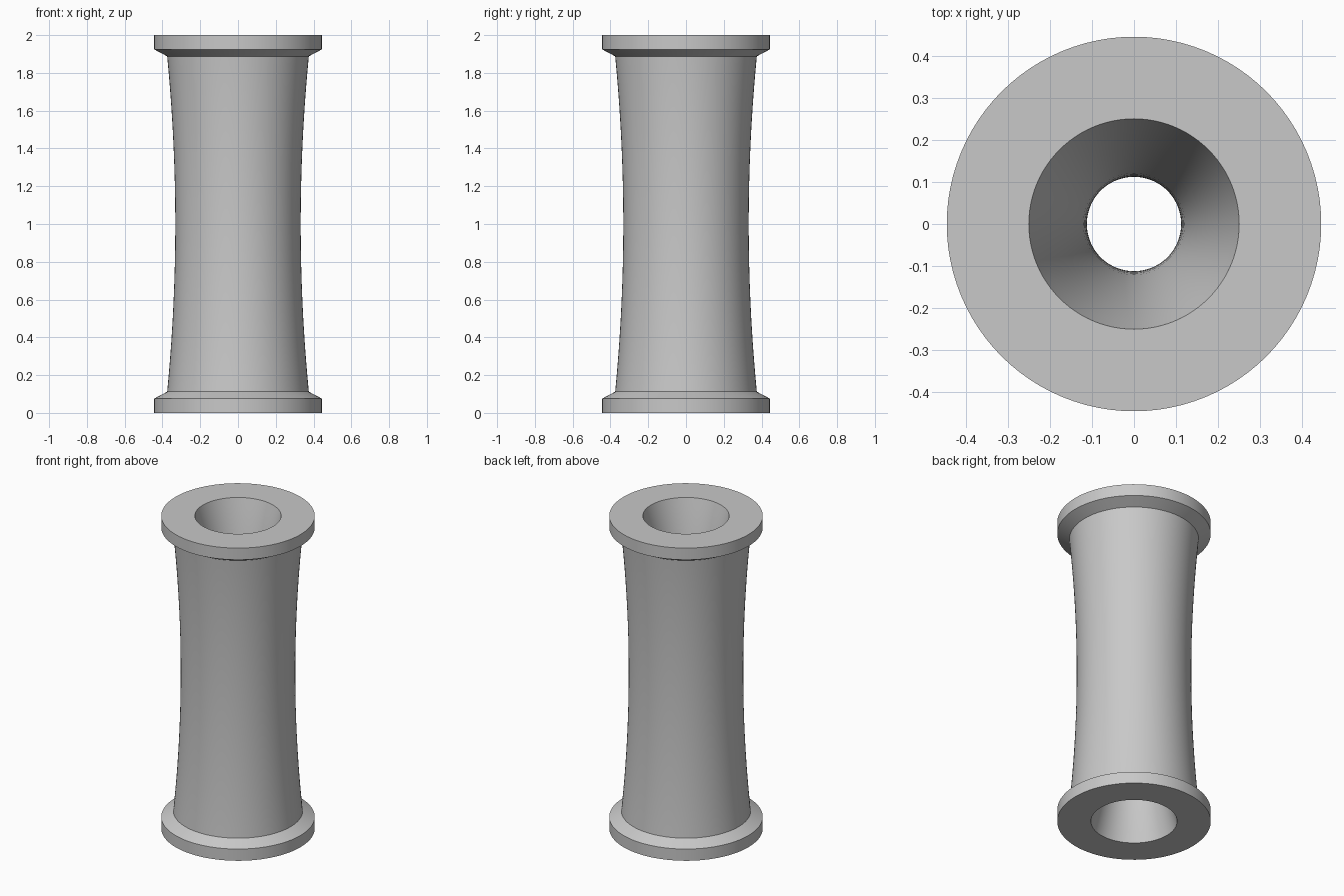
import bpy, bmesh, math

cube = bpy.data.objects.get("Cube")
if cube:
    bpy.data.objects.remove(cube, do_unlink=True)

SEGMENTS = 96
HEIGHT = 2.0


def arc(z0, z1, r_end, r_mid, steps):
    """Points (radius, z) on a circular arc, narrowest halfway up."""
    half, sag = (z1 - z0) / 2, r_end - r_mid
    big = (half ** 2 + sag ** 2) / (2 * sag)
    points = []
    for i in range(steps + 1):
        d = half * (2 * i / steps - 1)
        points.append((r_mid + big - math.sqrt(big ** 2 - d ** 2), (z0 + z1) / 2 + d))
    return points


# Plain grey finish
grey = bpy.data.materials.new("plain grey")
grey.use_nodes = True
colour = (0.58, 0.58, 0.58, 1)
grey.diffuse_color = colour
grey.node_tree.nodes["Principled BSDF"].inputs["Base Color"].default_value = colour

# Closed section: flanges, waisted barrel, waisted bore
flange = [(0.445, 0), (0.445, 0.075)]
barrel = arc(0.112, HEIGHT - 0.112, 0.375, 0.332, 32)
top_flange = [(r, HEIGHT - z) for r, z in reversed(flange)]
bore = arc(0, HEIGHT, 0.25, 0.112, 32)[::-1]
section = flange + barrel + top_flange + bore

# Revolve the section
bm = bmesh.new()
rings = []
for s in range(SEGMENTS):
    a = 2 * math.pi * s / SEGMENTS
    rings.append([bm.verts.new((r * math.cos(a), r * math.sin(a), z)) for r, z in section])
count = len(section)
for s in range(SEGMENTS):
    here, after = rings[s], rings[(s + 1) % SEGMENTS]
    for i in range(count):
        j = (i + 1) % count
        bm.faces.new((here[i], after[i], after[j], here[j]))
bmesh.ops.recalc_face_normals(bm, faces=bm.faces)

mesh = bpy.data.meshes.new("flanged_sleeve")
bm.to_mesh(mesh)
bm.free()
mesh.materials.append(grey)
sleeve = bpy.data.objects.new("flanged_sleeve", mesh)
bpy.context.collection.objects.link(sleeve)

# Smooth curved walls, crisp rims
bpy.ops.object.select_all(action="DESELECT")
sleeve.select_set(True)
bpy.context.view_layer.objects.active = sleeve
bpy.ops.object.shade_smooth_by_angle(angle=math.radians(25))
